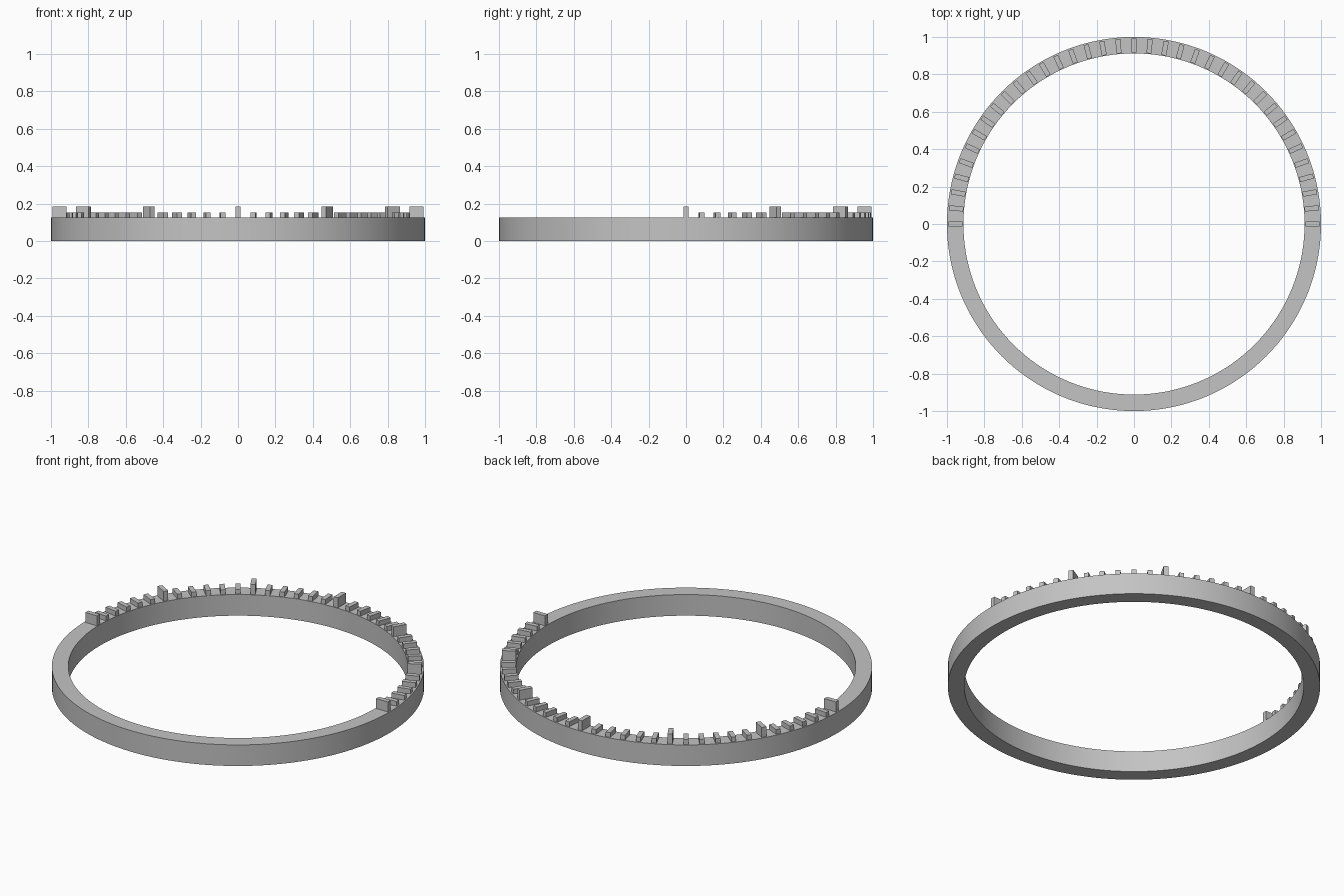
import bpy, bmesh
from math import cos, sin, pi, radians
from mathutils import Matrix

cube = bpy.data.objects.get("Cube")
if cube:
    bpy.data.objects.remove(cube, do_unlink=True)

OUTER, INNER, HEIGHT = 1.0, 0.912, 0.125
SEGMENTS = 144

grey = bpy.data.materials.new("plain grey")
grey.use_nodes = True
colour = (0.55, 0.55, 0.55, 1)
grey.diffuse_color = colour
grey.node_tree.nodes["Principled BSDF"].inputs["Base Color"].default_value = colour


def add_object(name, bm):
    bmesh.ops.recalc_face_normals(bm, faces=bm.faces)
    mesh = bpy.data.meshes.new(name)
    bm.to_mesh(mesh)
    bm.free()
    mesh.materials.append(grey)
    obj = bpy.data.objects.new(name, mesh)
    bpy.context.collection.objects.link(obj)
    return obj


# Ring band: rectangular section swept around z
bm = bmesh.new()
section = [(INNER, 0), (OUTER, 0), (OUTER, HEIGHT), (INNER, HEIGHT)]
loops = []
for i in range(SEGMENTS):
    a = 2 * pi * i / SEGMENTS
    loops.append([bm.verts.new((r * cos(a), r * sin(a), z)) for r, z in section])
for i, loop in enumerate(loops):
    after = loops[(i + 1) % SEGMENTS]
    for k in range(4):
        n = (k + 1) % 4
        bm.faces.new((loop[k], after[k], after[n], loop[n]))
ring = add_object("ring_band", bm)
bpy.ops.object.select_all(action="DESELECT")
ring.select_set(True)
bpy.context.view_layer.objects.active = ring
bpy.ops.object.shade_smooth_by_angle(angle=radians(30))


# Scale marks along the back half, a tall one every thirty degrees
def add_marks(name, angles, top):
    bm = bmesh.new()
    base = HEIGHT - 0.005
    for angle in angles:
        place = (Matrix.Rotation(radians(angle), 4, "Z")
                 @ Matrix.Translation((0.954, 0, (base + top) / 2))
                 @ Matrix.Diagonal((0.076, 0.027, top - base, 1)))
        bmesh.ops.create_cube(bm, size=1, matrix=place)
    add_object(name, bm)


add_marks("tall_marks", range(0, 181, 30), 0.184)
add_marks("short_marks", [a for a in range(0, 181, 5) if a % 30], 0.153)
